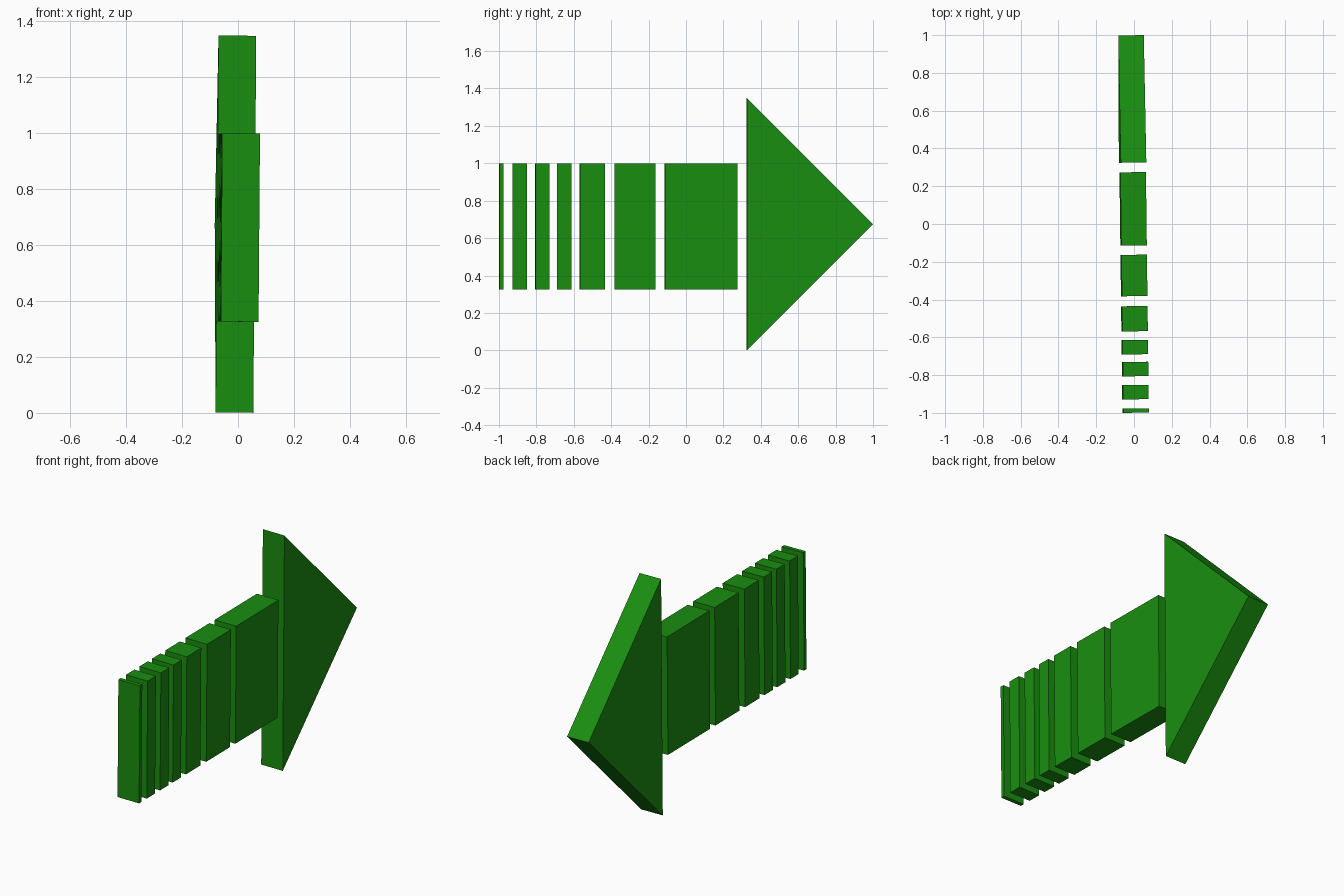
import bpy
from mathutils import Vector

if "Cube" in bpy.data.objects:
    bpy.data.objects.remove(bpy.data.objects["Cube"])

green = bpy.data.materials.new("green")
green.diffuse_color = (0.01, 0.27, 0.005, 1)
green.use_nodes = True
green.node_tree.nodes["Principled BSDF"].inputs["Base Color"].default_value = green.diffuse_color

# The whole arrow leans very slightly off the x = 0 plane
LEAN_Y, LEAN_Z, OFFSET = -0.0122, 0.0078, -0.0088
HALF = Vector((1, -LEAN_Y, -LEAN_Z)).normalized() * 0.0675


def slab(name, outline):
    """Flat-sided plate from a (y, z) outline, thickened along the leaning normal."""
    mid = [Vector((OFFSET + LEAN_Y * y + LEAN_Z * z, y, z)) for y, z in outline]
    n = len(mid)
    verts = [p + HALF for p in mid] + [p - HALF for p in mid]
    faces = [list(range(n)), list(range(2 * n - 1, n - 1, -1))]
    faces += [[i, i + n, (i + 1) % n + n, (i + 1) % n] for i in range(n)]
    mesh = bpy.data.meshes.new(name)
    mesh.from_pydata(verts, [], faces)
    mesh.materials.append(green)
    obj = bpy.data.objects.new(name, mesh)
    bpy.context.collection.objects.link(obj)


# Triangular arrow head
slab("arrow_head", [(0.325, 0.001), (0.999, 0.675), (0.325, 1.349)])

# Shaft cut into bars that shorten towards the tail
bars = [(-0.999, -0.977), (-0.928, -0.852), (-0.806, -0.73), (-0.69, -0.614),
        (-0.568, -0.435), (-0.382, -0.163), (-0.114, 0.274)]
for i, (y0, y1) in enumerate(bars):
    slab(f"shaft_bar_{i + 1}", [(y0, 0.326), (y1, 0.326), (y1, 0.999), (y0, 0.999)])
